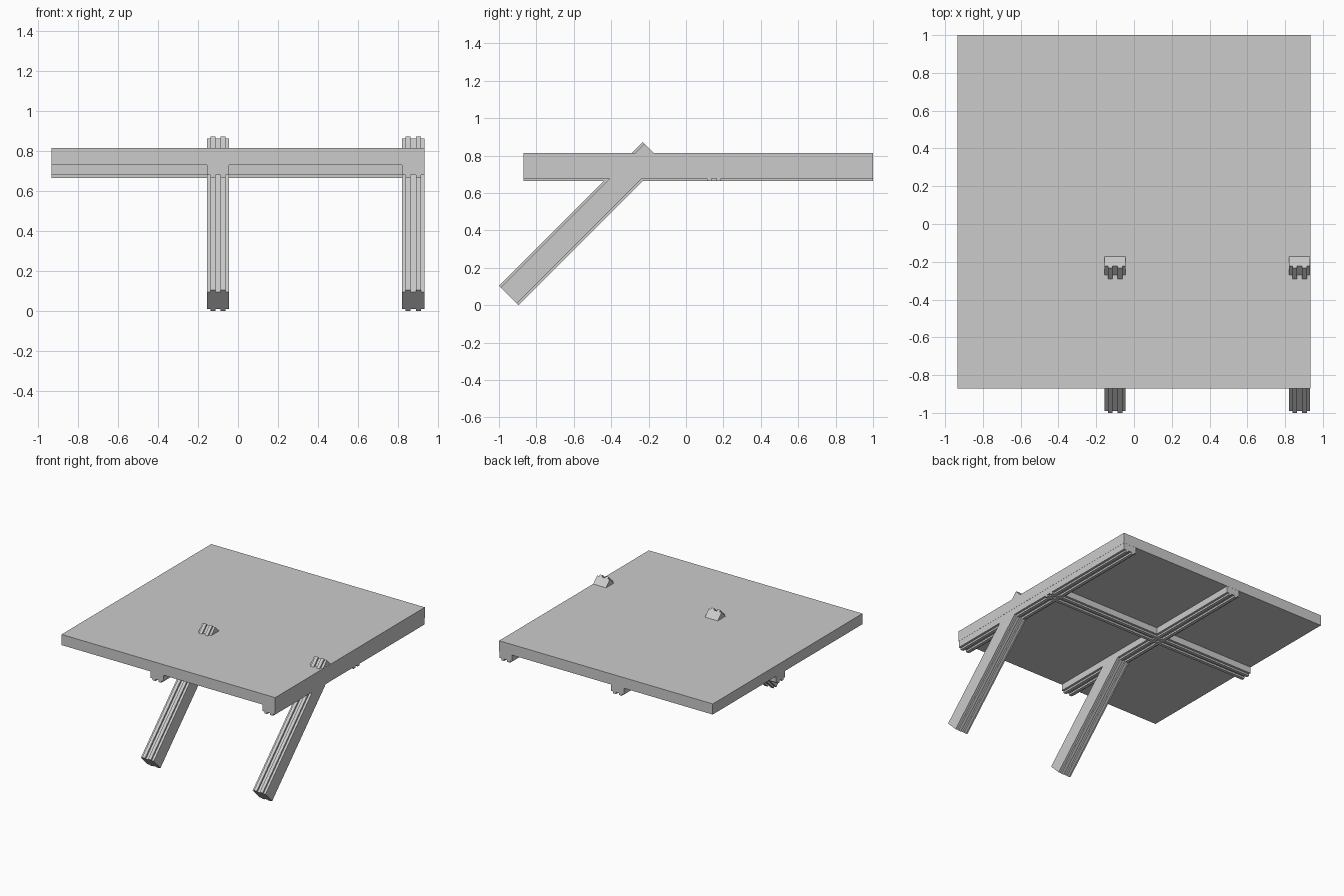
import bpy, bmesh
from mathutils import Vector

if "Cube" in bpy.data.objects:
    bpy.data.objects.remove(bpy.data.objects["Cube"])

W, H, LIP = 0.112, 0.148, 0.014   # batten width, full height, ridge height


def profile():
    """Batten section with two ridges on its top and bottom."""
    w, h, b = W / 2, H / 2, H / 2 - LIP
    xs = [-0.038, -0.013, 0.013, 0.038]
    top = [(-w, b), (xs[0], b), (xs[0], h), (xs[1], h), (xs[1], b),
           (xs[2], b), (xs[2], h), (xs[3], h), (xs[3], b), (w, b)]
    return top + [(-x, -z) for x, z in top]


def batten(name, start, end):
    """Extrude the section from start to end, ridges facing up and down."""
    a, e = Vector(start), Vector(end)
    d = (e - a).normalized()
    side = d.cross(Vector((0, 0, 1))).normalized()
    up = side.cross(d)
    bm = bmesh.new()
    face = bm.faces.new([bm.verts.new(a + side * x + up * z) for x, z in profile()])
    ext = bmesh.ops.extrude_face_region(bm, geom=[face], use_keep_orig=True)
    moved = [v for v in ext["geom"] if isinstance(v, bmesh.types.BMVert)]
    bmesh.ops.translate(bm, verts=moved, vec=e - a)
    finish(name, bm)


def finish(name, bm):
    bmesh.ops.recalc_face_normals(bm, faces=bm.faces)
    me = bpy.data.meshes.new(name)
    bm.to_mesh(me)
    bm.free()
    ob = bpy.data.objects.new(name, me)
    bpy.context.collection.objects.link(ob)


def box(name, lo, hi):
    bm = bmesh.new()
    bmesh.ops.create_cube(bm, size=1)
    for v in bm.verts:
        v.co = [(l + h) / 2 + c * (h - l) for l, h, c in zip(lo, hi, v.co)]
    finish(name, bm)


# Flat deck panel
box("deck_panel", (-0.934, -0.87, 0.73), (0.934, 1.0, 0.814))

# Long battens under the deck, each with a slanted leg
zc = 0.665 + H / 2
k = H / 2 * 0.7071
for label, x in (("middle", -0.1), ("right", 0.877)):
    batten(label + "_batten", (x, -0.869, zc), (x, 0.999, zc))
    batten(label + "_leg", (x, -1 + k, k), (x, -0.232 + k, 0.768 + k))

# Cross batten
batten("cross_batten", (-0.933, 0.15, zc), (0.932, 0.15, zc))
